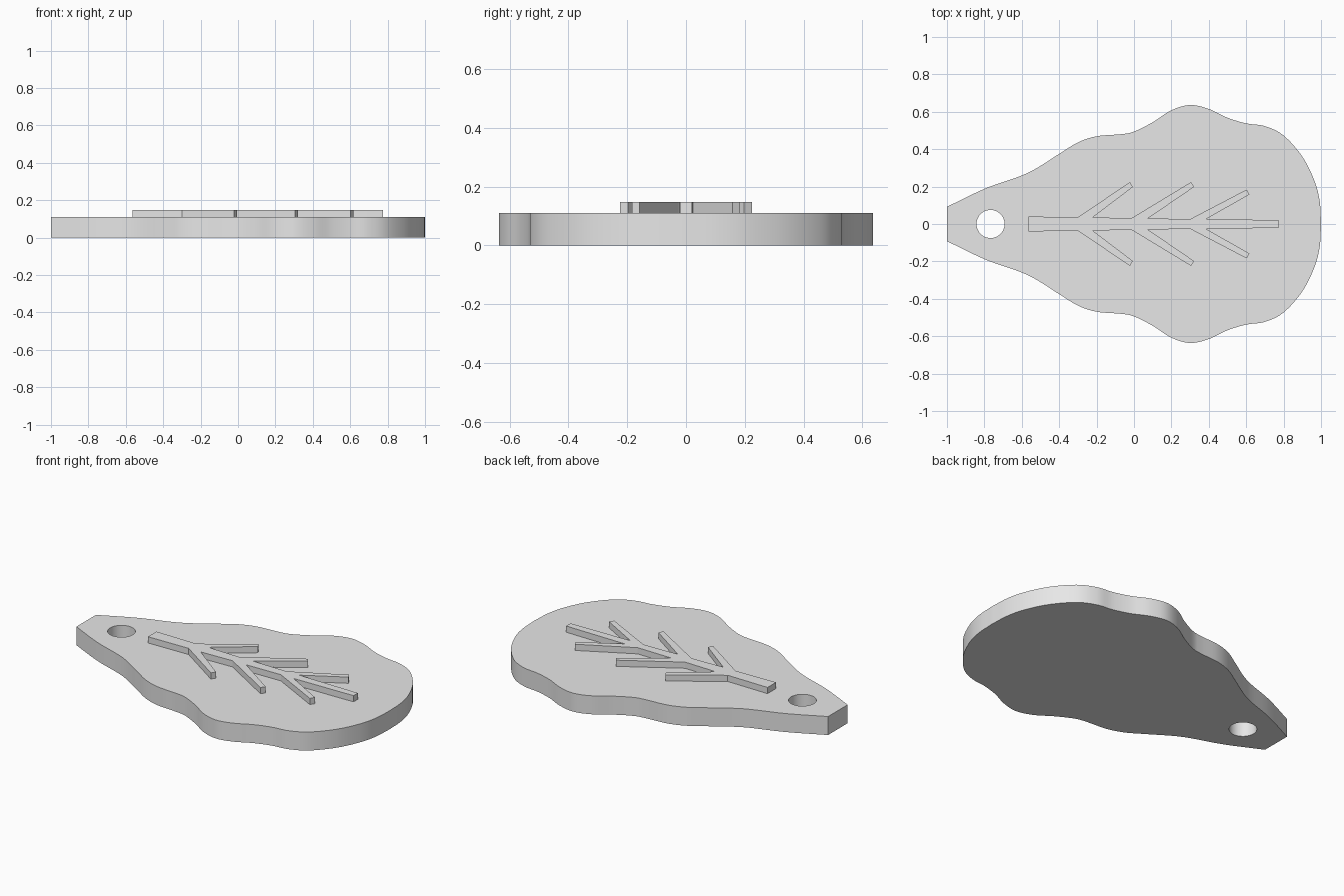
import bpy
import bmesh
from mathutils import Vector

cube = bpy.data.objects.get("Cube")
if cube:
    bpy.data.objects.remove(cube, do_unlink=True)

PLATE_TOP = 0.11
VEIN_TOP = 0.147

grey = bpy.data.materials.new("light grey")
grey.use_nodes = True
grey.diffuse_color = (0.8, 0.8, 0.8, 1)
grey.node_tree.nodes["Principled BSDF"].inputs["Base Color"].default_value = (0.8, 0.8, 0.8, 1)


def smooth_path(points, steps=6):
    """Catmull-Rom curve through the points."""
    pts = [Vector(p) for p in points]
    pts = [2 * pts[0] - pts[1]] + pts + [2 * pts[-1] - pts[-2]]
    path = []
    for a, b, c, d in zip(pts, pts[1:], pts[2:], pts[3:]):
        for i in range(steps):
            t = i / steps
            path.append(0.5 * (2 * b + (c - a) * t + (2 * a - 5 * b + 4 * c - d) * t ** 2
                               + (3 * b - a - 3 * c + d) * t ** 3))
    return path + [pts[-2]]


def mirrored_prism(name, half, bottom, top):
    """Extrude a half outline mirrored across the x axis."""
    mirror = [(x, -y) for x, y in reversed(half) if y > 0.001]
    bm = bmesh.new()
    verts = [bm.verts.new((x, y, bottom)) for x, y in list(half) + mirror]
    face = bm.faces.new(verts)
    extruded = bmesh.ops.extrude_face_region(bm, geom=[face])["geom"]
    moved = [v for v in extruded if isinstance(v, bmesh.types.BMVert)]
    bmesh.ops.translate(bm, verts=moved, vec=(0, 0, top - bottom))
    bmesh.ops.recalc_face_normals(bm, faces=bm.faces)
    mesh = bpy.data.meshes.new(name)
    bm.to_mesh(mesh)
    bm.free()
    mesh.materials.append(grey)
    obj = bpy.data.objects.new(name, mesh)
    bpy.context.collection.objects.link(obj)
    return obj


# Wavy leaf plate, from the stalk end to the rounded tip
edge = [(-1, 0.092), (-0.79, 0.192), (-0.57, 0.272), (-0.4, 0.375), (-0.3, 0.436),
        (-0.2, 0.469), (-0.07, 0.48), (0, 0.494), (0.1, 0.544), (0.2, 0.608),
        (0.3, 0.636), (0.4, 0.615), (0.5, 0.568), (0.6, 0.538), (0.7, 0.523),
        (0.8, 0.473), (0.9, 0.36), (0.965, 0.23), (0.993, 0.12), (1, 0)]
leaf = mirrored_prism("leaf_plate", [tuple(p) for p in smooth_path(edge)], 0, PLATE_TOP)

# Hanging hole through the stalk end
bpy.ops.mesh.primitive_cylinder_add(vertices=64, radius=0.075, depth=1, location=(-0.767, 0, 0))
cutter = bpy.context.object
cutter.name = "hole_cutter"
cutter.data.materials.append(grey)
bpy.context.view_layer.objects.active = leaf
cut = leaf.modifiers.new("hanging_hole", "BOOLEAN")
cut.operation = "DIFFERENCE"
cut.solver = "EXACT"
cut.object = cutter
bpy.ops.object.modifier_apply(modifier=cut.name)
bpy.data.objects.remove(cutter, do_unlink=True)

bpy.ops.object.select_all(action="DESELECT")
leaf.select_set(True)
bpy.ops.object.shade_smooth_by_angle(angle=0.6)

# Raised midrib with three pairs of side veins
# Each vein: start x, tip x, tip y, return x, rib half width
veins = [(-0.3, -0.022, 0.224, -0.22, 0.036),
         (-0.015, 0.305, 0.224, 0.075, 0.03),
         (0.3, 0.602, 0.184, 0.385, 0.026)]
rib = [(-0.565, 0.04)]
for start, tip_x, tip_y, back, width in veins:
    rib += [(start, width), (tip_x, tip_y), (tip_x + 0.016, tip_y - 0.026), (back, width)]
rib += [(0.69, 0.022), (0.775, 0.02)]
mirrored_prism("leaf_veins", rib, PLATE_TOP - 0.01, VEIN_TOP)
